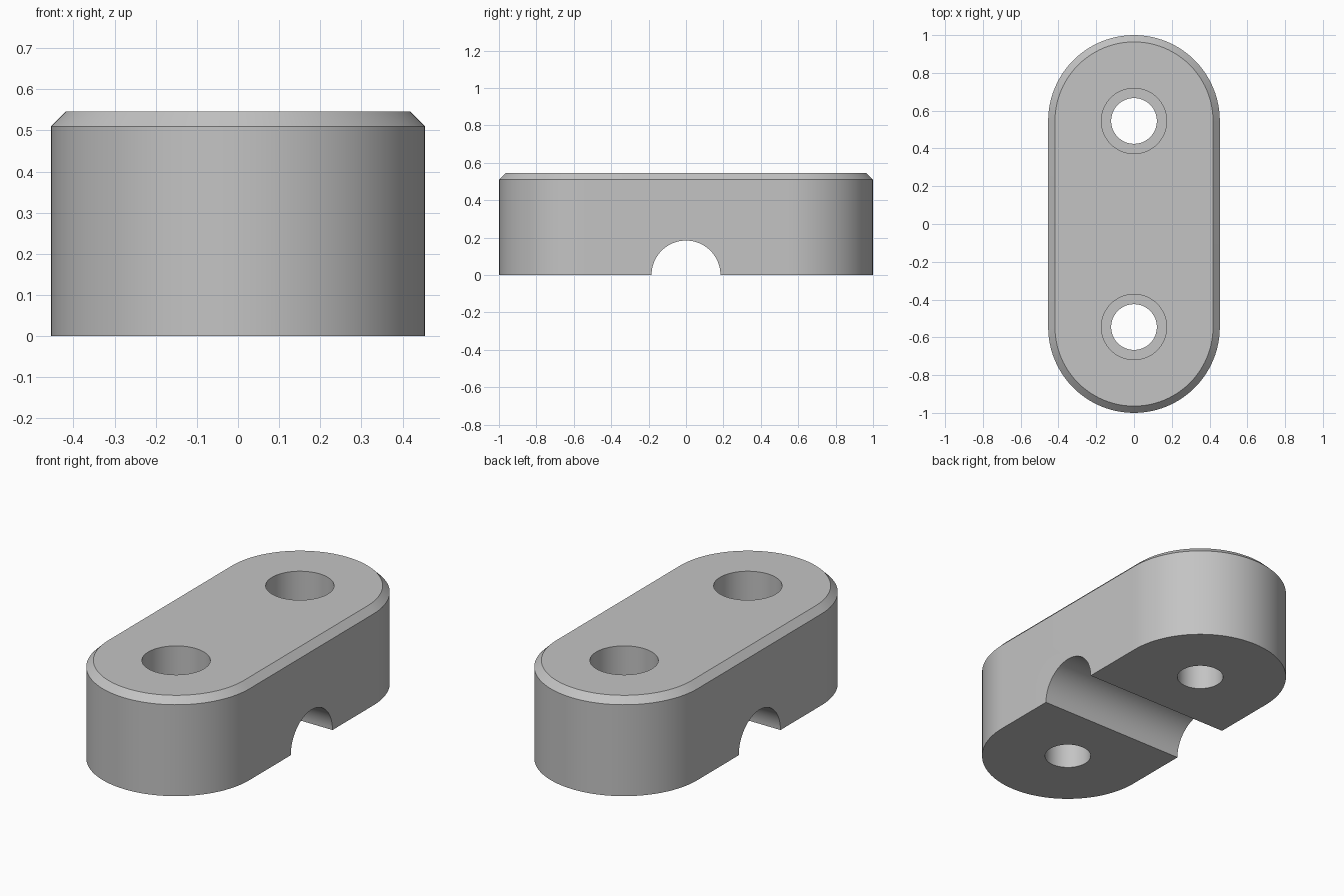
import bpy
import bmesh
from math import cos, sin, pi

HEIGHT, RADIUS, CENTRE = 0.546, 0.4545, 0.5455
CHAMFER = 0.036
ARC = 48

cube = bpy.data.objects.get("Cube")
if cube:
    bpy.data.objects.remove(cube, do_unlink=True)

grey = bpy.data.materials.new("grey")
grey.use_nodes = True
colour = (0.55, 0.55, 0.55, 1)
grey.diffuse_color = colour
grey.node_tree.nodes["Principled BSDF"].inputs["Base Color"].default_value = colour


def circle(r, z, y=0):
    return [(r * cos(2 * pi * i / 64), y + r * sin(2 * pi * i / 64), z) for i in range(64)]


def stadium(r, z):
    ring = []
    for start, y in ((0, CENTRE), (pi, -CENTRE)):
        for i in range(ARC + 1):
            a = start + pi * i / ARC
            ring.append((r * cos(a), y + r * sin(a), z))
    return ring


def loft(name, rings):
    """Closed solid skinned through rings of points, bottom to top."""
    bm = bmesh.new()
    loops = [[bm.verts.new(p) for p in ring] for ring in rings]
    for low, high in zip(loops, loops[1:]):
        for i in range(len(low)):
            j = (i + 1) % len(low)
            bm.faces.new((low[i], low[j], high[j], high[i]))
    bm.faces.new(loops[0][::-1])
    bm.faces.new(loops[-1])
    bmesh.ops.recalc_face_normals(bm, faces=bm.faces)
    mesh = bpy.data.meshes.new(name)
    bm.to_mesh(mesh)
    bm.free()
    obj = bpy.data.objects.new(name, mesh)
    bpy.context.collection.objects.link(obj)
    mesh.materials.append(grey)
    return obj


# Rounded clamp body with a chamfered top edge
body = loft("clamp_body", [
    stadium(RADIUS, 0),
    stadium(RADIUS, HEIGHT - CHAMFER),
    stadium(RADIUS - CHAMFER, HEIGHT),
])

# Stepped cutters for the counterbored screw holes
BORE, HEAD, STEP = 0.121, 0.173, 0.3
cutters = [
    loft("screw_hole_cutter", [
        circle(BORE, -0.1, y), circle(BORE, STEP, y),
        circle(HEAD, STEP, y), circle(HEAD, HEIGHT + 0.1, y),
    ]) for y in (-CENTRE, CENTRE)
]

# Half-round channel across the underside
channel = loft("channel_cutter", [circle(0.184, -0.7), circle(0.184, 0.7)])
channel.rotation_euler.y = pi / 2
cutters.append(channel)

# Cut the body, then drop the cutters
bpy.ops.object.select_all(action="DESELECT")
bpy.context.view_layer.objects.active = body
body.select_set(True)
for cutter in cutters:
    cutter.hide_render = True
    cut = body.modifiers.new(cutter.name, "BOOLEAN")
    cut.operation = "DIFFERENCE"
    cut.solver = "EXACT"
    cut.object = cutter
    bpy.ops.object.modifier_apply(modifier=cut.name)
for cutter in cutters:
    bpy.data.objects.remove(cutter, do_unlink=True)

bpy.ops.object.shade_smooth_by_angle(angle=pi / 6)
